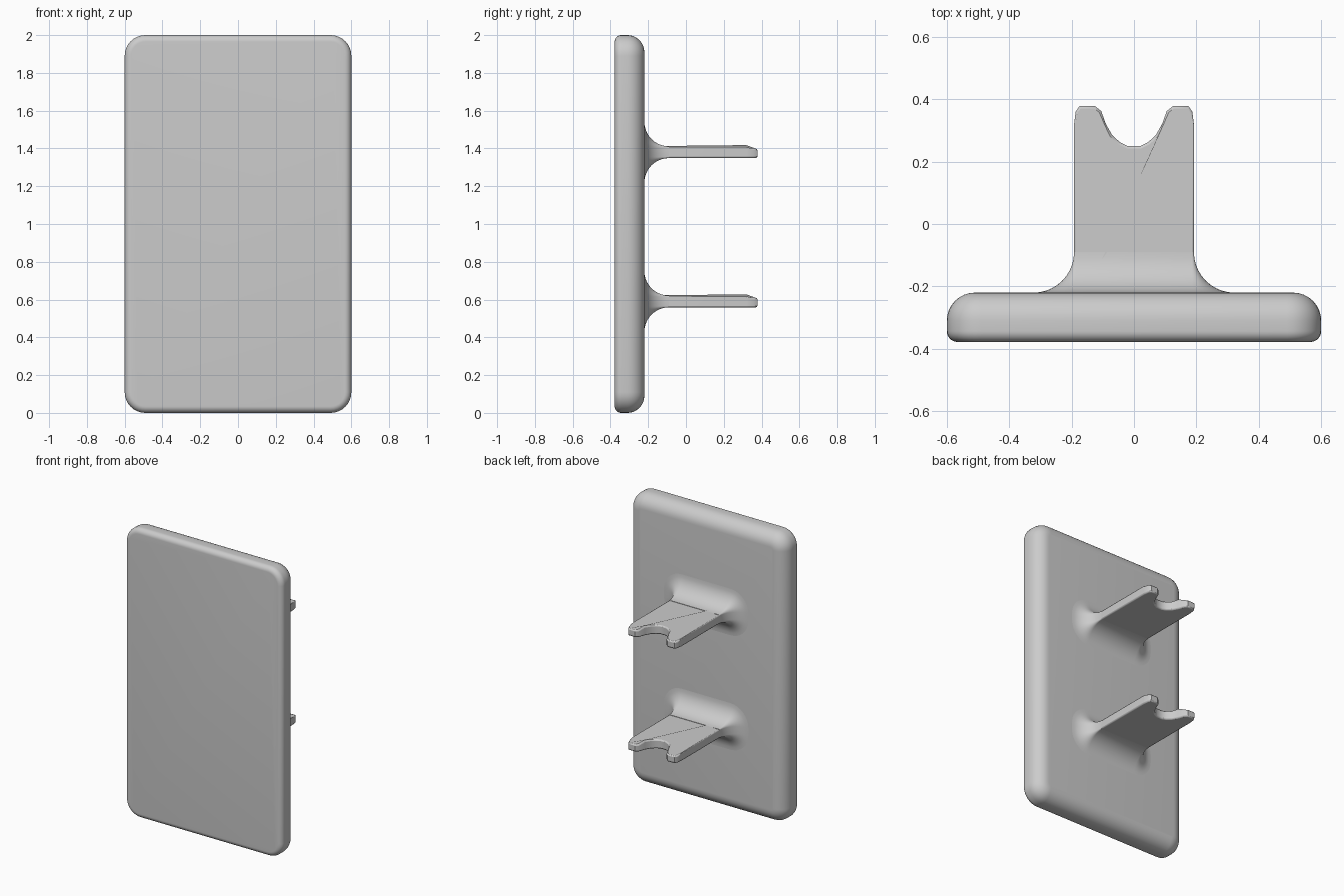
import bpy, bmesh
from math import sin, cos, pi

cube = bpy.data.objects.get("Cube")
if cube:
    bpy.data.objects.remove(cube, do_unlink=True)

GREY = (0.6, 0.6, 0.6, 1)
mat = bpy.data.materials.new("light grey")
mat.use_nodes = True
mat.diffuse_color = GREY
mat.node_tree.nodes["Principled BSDF"].inputs["Base Color"].default_value = GREY

BACK = -0.22      # rear face of the panel
FILLET = 0.13     # radius where a bracket meets the panel
HALF_W, HALF_T = 0.192, 0.031


def finish(name, bm, angle=0.6):
    bmesh.ops.recalc_face_normals(bm, faces=bm.faces)
    mesh = bpy.data.meshes.new(name)
    bm.to_mesh(mesh)
    bm.free()
    mesh.materials.append(mat)
    obj = bpy.data.objects.new(name, mesh)
    bpy.context.collection.objects.link(obj)
    bpy.ops.object.select_all(action='DESELECT')
    obj.select_set(True)
    bpy.context.view_layer.objects.active = obj
    bpy.ops.object.shade_smooth_by_angle(angle=angle)
    return obj


def ring(bm, hx, hz, r, y, cz, steps=8):
    """Rounded rectangle of vertices facing along y."""
    verts = []
    for k, (sx, sz) in enumerate([(1, 1), (-1, 1), (-1, -1), (1, -1)]):
        for i in range(steps + 1):
            a = (k + i / steps) * pi / 2
            verts.append(bm.verts.new((sx * (hx - r) + r * cos(a), y,
                                       cz + sz * (hz - r) + r * sin(a))))
    return verts


def loft(bm, rings):
    for a, b in zip(rings, rings[1:]):
        for i in range(len(a)):
            j = (i + 1) % len(a)
            bm.faces.new((a[i], a[j], b[j], b[i]))
    bm.faces.new(rings[0])
    bm.faces.new(rings[-1])


# Panel: tight rounding at the front, soft rounding at the back
def rounding(r, y_face, direction, n=8):
    for i in range(n + 1):
        t = i / n * pi / 2
        yield r * (1 - sin(t)), y_face + direction * r * (1 - cos(t))


bm = bmesh.new()
sections = list(rounding(0.035, -0.378, 1)) + list(rounding(0.09, BACK, -1))[::-1]
loft(bm, [ring(bm, 0.6 - d, 1 - d, 0.11 - d, y, 1) for d, y in sections])
finish("panel", bm)

# Bracket outline from above, right half, ending in the middle of the notch
HALF = [(HALF_W, -0.3), (HALF_W, 0.32), (0.187, 0.36), (0.175, 0.378), (0.125, 0.378),
        (0.105, 0.362), (0.09, 0.32), (0.07, 0.285), (0.045, 0.262), (0.02, 0.25)]
outline = HALF + [(-x, y) for x, y in reversed(HALF)]

for place, z in (("upper", 1.38), ("lower", 0.59)):
    # Notched plate
    bm = bmesh.new()
    face = bm.faces.new([bm.verts.new((x, y, z - HALF_T)) for x, y in outline])
    top = bmesh.ops.extrude_face_region(bm, geom=[face])["geom"]
    for v in top:
        if isinstance(v, bmesh.types.BMVert):
            v.co.z += 2 * HALF_T - (0.012 if v.co.y > 0.35 else 0)
    plate = finish(place + "_bracket_plate", bm)
    bevel = plate.modifiers.new("soft edges", 'BEVEL')
    bevel.width = 0.008
    bevel.segments = 2
    bevel.angle_limit = 1.1

    # Flared root blending into the panel
    bm = bmesh.new()
    rings = []
    for i in range(11):
        t = i / 10 * pi / 2
        d = FILLET * (1 - cos(t))
        y = BACK + FILLET * (1 - sin(t))
        rings.append(ring(bm, HALF_W + d, HALF_T + d, 0.006 + d, y, z))
    loft(bm, rings)
    finish(place + "_bracket_root", bm)
